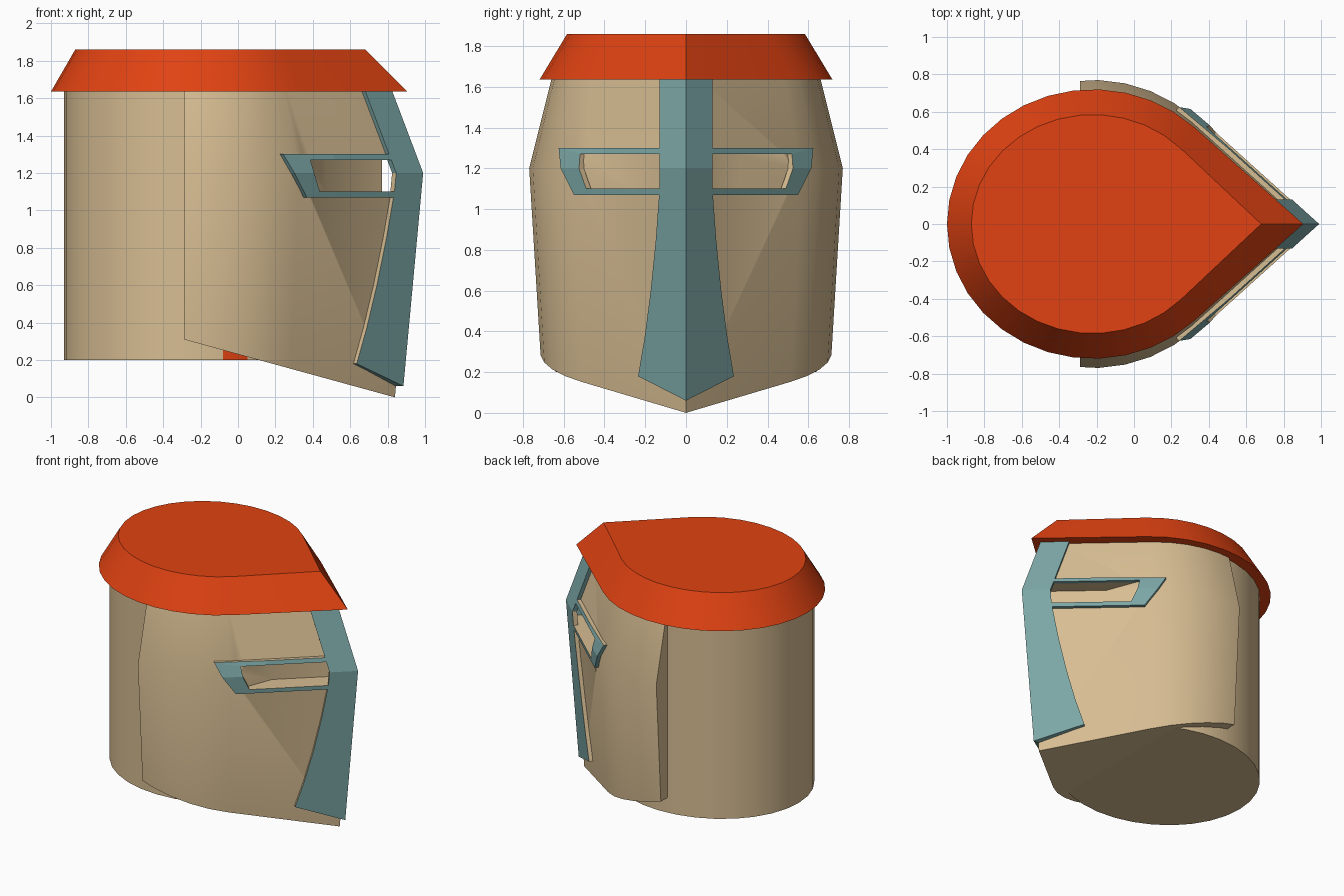
import bpy, bmesh, math
from mathutils import Vector

cube = bpy.data.objects.get("Cube")
if cube:
    bpy.data.objects.remove(cube, do_unlink=True)

CX = -0.22                      # shared centre of all round parts
RX, RY, TIP = 0.80, 0.77, 1.17  # visor radii and distance to its ridge


def material(name, rgb):
    m = bpy.data.materials.new(name)
    m.use_nodes = True
    m.diffuse_color = (*rgb, 1)
    m.node_tree.nodes["Principled BSDF"].inputs["Base Color"].default_value = (*rgb, 1)
    return m


TAN = material("tan", (0.68, 0.51, 0.29))
RED = material("orange red", (0.75, 0.055, 0.006))
TEAL = material("dusty teal", (0.20, 0.385, 0.38))


def finish(name, bm, mats):
    bmesh.ops.recalc_face_normals(bm, faces=bm.faces)
    me = bpy.data.meshes.new(name)
    bm.to_mesh(me)
    bm.free()
    for m in mats:
        me.materials.append(m)
    ob = bpy.data.objects.new(name, me)
    bpy.context.collection.objects.link(ob)
    return ob


def activate(ob):
    bpy.ops.object.select_all(action='DESELECT')
    ob.select_set(True)
    bpy.context.view_layer.objects.active = ob


def smooth(ob):
    activate(ob)
    bpy.ops.object.shade_smooth_by_angle(angle=math.radians(30))


def teardrop(rx, ry, tip, n=26):
    """Ellipse whose +x side runs along tangents to a sharp tip."""
    t = math.acos(rx / tip)
    arc = [t + (2 * math.pi - 2 * t) * i / n for i in range(n + 1)]
    return [(CX + tip, 0)] + [(CX + rx * math.cos(a), ry * math.sin(a)) for a in arc]


def loft(levels):
    """Closed solid through outlines given as (z, points)."""
    bm = bmesh.new()
    rings = [[bm.verts.new((x, y, z)) for x, y in pts] for z, pts in levels]
    for a, b in zip(rings, rings[1:]):
        for i in range(len(a)):
            j = (i + 1) % len(a)
            bm.faces.new((a[i], a[j], b[j], b[i]))
    bm.faces.new(rings[0][::-1])
    bm.faces.new(rings[-1])
    return bm


# Round body
circle = [(CX + 0.71 * math.cos(i * math.pi / 16), 0.64 * math.sin(i * math.pi / 16))
          for i in range(32)]
bm = loft([(0.2, circle), (1.7, circle)])
for f in bm.faces:
    c = f.calc_center_median()
    if len(f.verts) == 4 and c.y < 0 and -0.08 < c.x < 0.04:
        f.material_index = 1
smooth(finish("helmet_body", bm, [TAN, RED]))

# Flat-topped cap
cap = loft([(1.635, teardrop(0.78, 0.72, 1.125)), (1.86, teardrop(0.65, 0.585, 0.90))])
smooth(finish("cap", cap, [RED]))


# Face visor, widest at eye height
def scale_at(z):
    return 1 - 0.095 * (1.2 - z) / 1.2 if z < 1.2 else 1 - 0.139 * (z - 1.2) / 0.43


bm = loft([(z, teardrop(RX * s, RY * s, TIP * s))
           for z, s in ((z, scale_at(z)) for z in (-0.1, 1.2, 1.7))])
for point, normal in (((-0.29, 0, 0.31), (0.31, 0, 1.13)), ((-0.29, 0, 0), (1, 0, 0))):
    bmesh.ops.bisect_plane(bm, geom=bm.verts[:] + bm.edges[:] + bm.faces[:],
                           plane_co=point, plane_no=normal, clear_inner=True)
    bmesh.ops.holes_fill(bm, edges=[e for e in bm.edges if e.is_boundary], sides=0)
visor = finish("visor", bm, [TAN])

# Eye slit cut into the visor, leaving a wedge-shaped back wall
half = [(0.47, 0.27), (0.37, 0.53), (1.2, 0.53)]
plan = [(0.77, 0)] + half + [(x, -y) for x, y in reversed(half)]
cutter = finish("eye_slit_cutter", loft([(1.1, plan), (1.27, plan)]), [TAN])
cutter.hide_render = True
mod = visor.modifiers.new("eye_slit", 'BOOLEAN')
mod.operation = 'DIFFERENCE'
mod.solver = 'EXACT'
mod.object = cutter
activate(visor)
bpy.ops.object.modifier_apply(modifier=mod.name)
bpy.data.objects.remove(cutter, do_unlink=True)
smooth(visor)


# Raised trim that follows the visor surface
def on_visor(y, z):
    s = scale_at(z)
    rx, ry, d = RX * s, RY * s, TIP * s
    xt = rx * rx / d
    yt = ry * math.sqrt(1 - (xt / rx) ** 2)
    x = d - (d - xt) * y / yt if y < yt else rx * math.sqrt(1 - (y / ry) ** 2)
    return Vector((CX + x + 0.04, y, z))


def trim(name, pairs):
    """Mirrored ribbon; each pair holds its two (y, z) edge points."""
    bm = bmesh.new()
    rows = []
    for a, b in pairs:
        row = []
        for y, z in (a, b):
            p = on_visor(y, z)
            back = Vector((-0.022, -0.024, 0)) if y else Vector((-0.045, 0, 0))
            row += [bm.verts.new(p), bm.verts.new(p + back)]
        rows.append(row)
    sides = []
    for r, q in zip(rows, rows[1:]):
        bm.faces.new((r[0], r[2], q[2], q[0]))
        bm.faces.new((r[1], q[1], q[3], r[3]))
        sides.append(bm.faces.new((r[2], r[3], q[3], q[2])))
        if r[0].co.y > 0:
            sides.append(bm.faces.new((r[0], q[0], q[1], r[1])))
    for r in (rows[0], rows[-1]):
        bm.faces.new((r[0], r[1], r[3], r[2]))
    bmesh.ops.recalc_face_normals(bm, faces=bm.faces)
    for f in sides:
        f.material_index = 1 if f.normal.z > -0.25 else 0
    ob = finish(name, bm, [TEAL, TAN])
    mirror = ob.modifiers.new("mirror", 'MIRROR')
    mirror.use_axis = (False, True, False)


# Nose guard flares towards the chin
guard = [(0.37, 0.203), (0.6, 0.173), (0.85, 0.148), (1.1, 0.13), (1.2, 0.13), (1.7, 0.13)]
trim("nose_guard", [((0, 0.06), (0.235, 0.18))] + [((0, z), (w, z)) for z, w in guard])

# Frame around each eye slit
trim("eye_frame", [((0.125, 1.27), (0.125, 1.3)), ((0.4, 1.27), (0.4, 1.3)),
                   ((0.52, 1.27), (0.625, 1.3)), ((0.525, 1.2), (0.615, 1.2)),
                   ((0.49, 1.1), (0.55, 1.07)), ((0.125, 1.1), (0.125, 1.07))])
